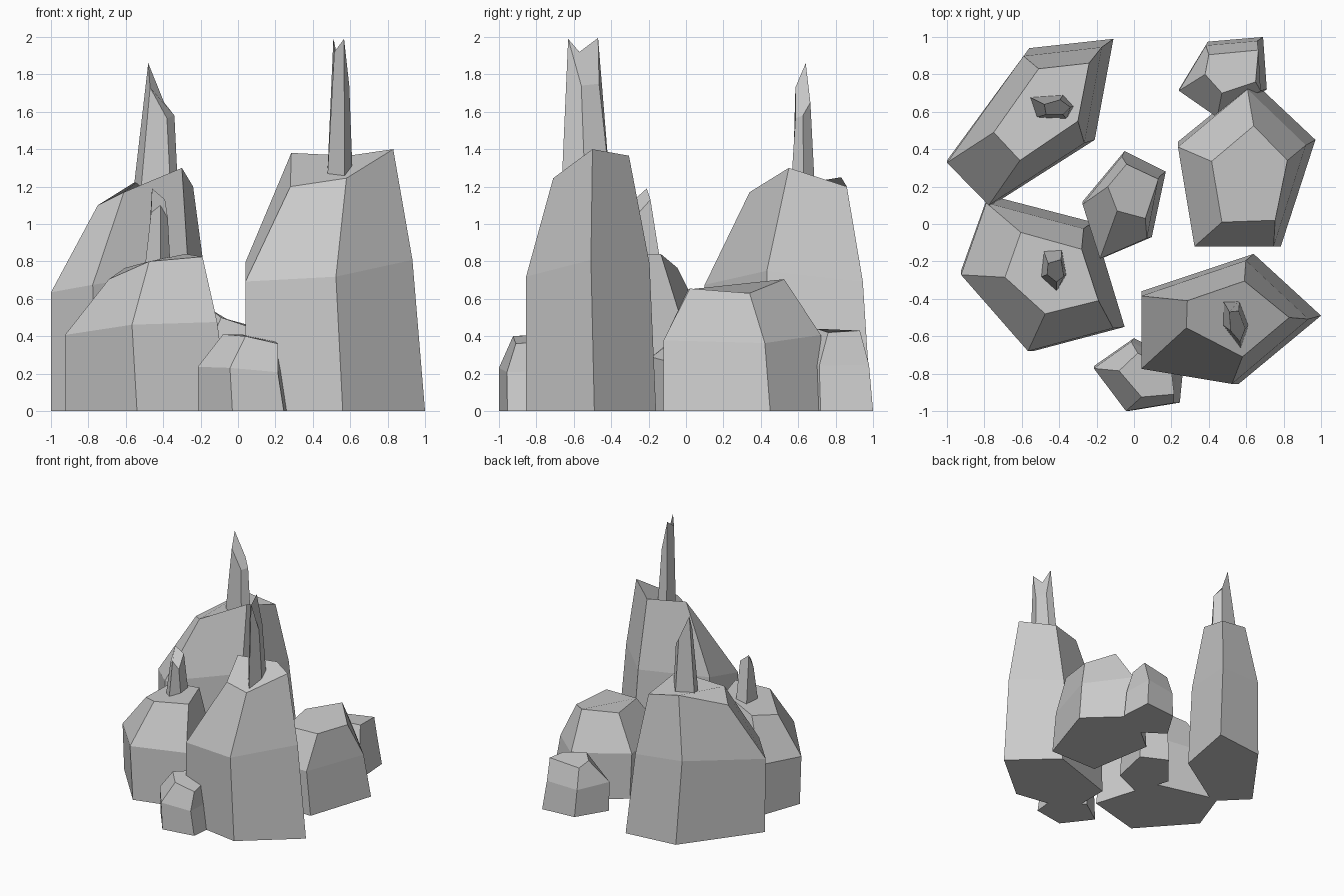
import bpy


def stack(name, rings):
    """Loft flat-faced five-sided rings and cap both ends."""
    n = len(rings[0])
    verts = [v for r in rings for v in r]
    faces = [tuple(reversed(range(n))), tuple(range(len(verts) - n, len(verts)))]
    for k in range(len(rings) - 1):
        for i in range(n):
            j = (i + 1) % n
            faces.append((k * n + i, k * n + j, (k + 1) * n + j, (k + 1) * n + i))
    me = bpy.data.meshes.new(name)
    me.from_pydata(verts, [], faces)
    me.update()
    ob = bpy.data.objects.new(name, me)
    bpy.context.collection.objects.link(ob)
    return ob


def rock(name, base, top):
    """Boulder: footprint, a waist leaning to the left front, tilted crown."""
    x0 = min(p[0] for p in base)
    y0 = min(p[1] for p in base)
    waist = [(x0 + .93 * (x - x0), y0 + .95 * (y - y0), .577 * t[2])
             for (x, y), t in zip(base, top)]
    stack(name, [[(x, y, 0) for x, y in base], waist, top])


def spike(name, z, base, top):
    """Splinter sunk into a boulder's crown."""
    stack(name, [[(x, y, z) for x, y in base], top])


# All rings run counter-clockwise seen from above.
# Tall boulders with splinters
rock("back_left_rock",
     [(-1, .34), (-.76, .10), (-.21, .45), (-.11, .99), (-.56, .94)],
     [(-.75, .49, 1.10), (-.61, .34, 1.17), (-.30, .55, 1.30), (-.24, .86, 1.20), (-.51, .83, 1.25)])
spike("back_left_spike", 1.17,
      [(-.56, .68), (-.52, .57), (-.36, .56), (-.32, .63), (-.38, .69)],
      [(-.48, .64, 1.86), (-.47, .585, 1.73), (-.38, .585, 1.565), (-.34, .625, 1.58), (-.395, .665, 1.65)])

rock("front_right_rock",
     [(.04, -.36), (.04, -.77), (.56, -.855), (1, -.49), (.64, -.16)],
     [(.285, -.41, 1.38), (.28, -.555, 1.20), (.58, -.71, 1.245), (.83, -.50, 1.40), (.59, -.305, 1.365)])
spike("front_right_spike", 1.2,
      [(.475, -.41), (.475, -.54), (.57, -.665), (.615, -.54), (.565, -.405)],
      [(.51, -.47, 1.995), (.515, -.57, 1.92), (.567, -.63, 1.99), (.595, -.56, 1.74), (.56, -.465, 1.75)])

rock("left_rock",
     [(-.925, -.25), (-.54, -.68), (-.05, -.55), (-.22, .01), (-.78, .155)],
     [(-.69, -.285, .705), (-.475, -.48, .80), (-.19, -.41, .825), (-.28, -.135, .84), (-.605, -.045, .765)])
spike("left_spike", .75,
      [(-.5, -.285), (-.415, -.365), (-.36, -.27), (-.385, -.13), (-.485, -.14)],
      [(-.465, -.27, 1.06), (-.415, -.31, 1.10), (-.375, -.28, 1.03), (-.39, -.19, 1.13), (-.46, -.21, 1.19)])

# Low boulders
rock("right_rock",
     [(.235, .44), (.33, -.12), (.785, -.12), (.97, .45), (.635, .765)],
     [(.415, .335, .66), (.47, .01, .65), (.755, .02, .655), (.82, .34, .63), (.64, .525, .705)])
rock("middle_rock",
     [(-.275, .12), (-.175, -.185), (.095, -.07), (.17, .28), (-.05, .39)],
     [(-.14, .20, .54), (-.09, .07, .50), (.06, .03, .45), (.13, .24, .44), (-.04, .32, .48)])
rock("front_small_rock",
     [(-.215, -.76), (-.03, -1), (.245, -.955), (.265, -.75), (0, -.61)],
     [(-.08, -.785, .41), (.04, -.925, .40), (.215, -.91, .36), (.20, -.78, .37), (.02, -.69, .41)])
rock("back_small_rock",
     [(.24, .72), (.46, .57), (.71, .72), (.69, 1), (.395, .975)],
     [(.38, .80, .43), (.47, .70, .44), (.65, .76, .42), (.665, .93, .43), (.40, .905, .40)])
